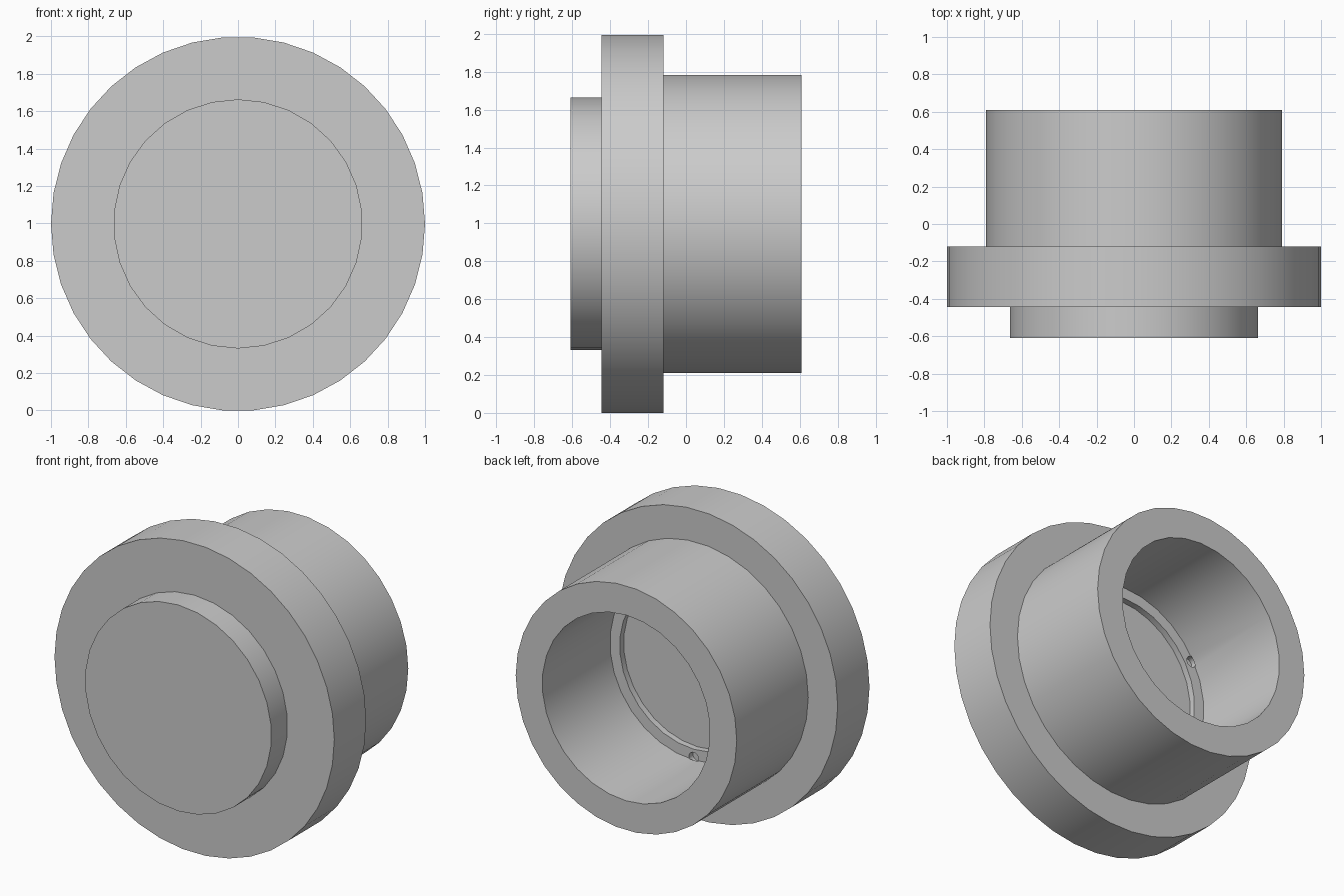
import bpy
from math import cos, sin, radians, pi

if "Cube" in bpy.data.objects:
    bpy.data.objects.remove(bpy.data.objects["Cube"])

AXIS_Z = 0.997

grey = bpy.data.materials.new("light_grey")
grey.use_nodes = True
grey.diffuse_color = (0.6, 0.6, 0.6, 1)
grey.node_tree.nodes["Principled BSDF"].inputs["Base Color"].default_value = (0.6, 0.6, 0.6, 1)


def disc(name, radius, y0, y1, sides, spin=0, x=0, z=0):
    """Cylinder along y from y0 to y1, offset from the shared axis by x and z."""
    bpy.ops.mesh.primitive_cylinder_add(
        vertices=sides, radius=radius, depth=y1 - y0,
        location=(x, (y0 + y1) / 2, AXIS_Z + z),
        rotation=(pi / 2, spin, 0))
    ob = bpy.context.object
    ob.name = name
    ob.data.materials.append(grey)
    return ob


def cut(target, cutter):
    cutter.hide_render = True
    mod = target.modifiers.new("cut", "BOOLEAN")
    mod.operation = "DIFFERENCE"
    mod.solver = "EXACT"
    mod.object = cutter
    bpy.context.view_layer.objects.active = target
    bpy.ops.object.modifier_apply(modifier=mod.name)
    bpy.data.objects.remove(cutter)


# Solid stepped front
boss = disc("front_boss", 0.666, -0.61, -0.40, 30)
flange = disc("flange", 1.0, -0.445, -0.12, 38, pi / 2)

# Hollow rear sleeve; the flange closes its bottom
sleeve = disc("rear_sleeve", 0.79, -0.13, 0.61, 34, pi / 2)
cut(sleeve, disc("bore_cutter", 0.60, -0.08, 0.70, 30))
cut(sleeve, disc("recess_cutter", 0.53, -0.20, 0.0, 30))

# Three round notches in the inner ledge
for angle in (30, 150, 270):
    a = radians(angle)
    cut(sleeve, disc("notch_cutter", 0.035, -0.20, -0.075, 16,
                     x=0.585 * cos(a), z=0.585 * sin(a)))

# Smooth walls with crisp rims
bpy.ops.object.select_all(action="DESELECT")
for ob in (boss, flange, sleeve):
    ob.select_set(True)
bpy.context.view_layer.objects.active = sleeve
bpy.ops.object.shade_smooth_by_angle(angle=radians(30))
